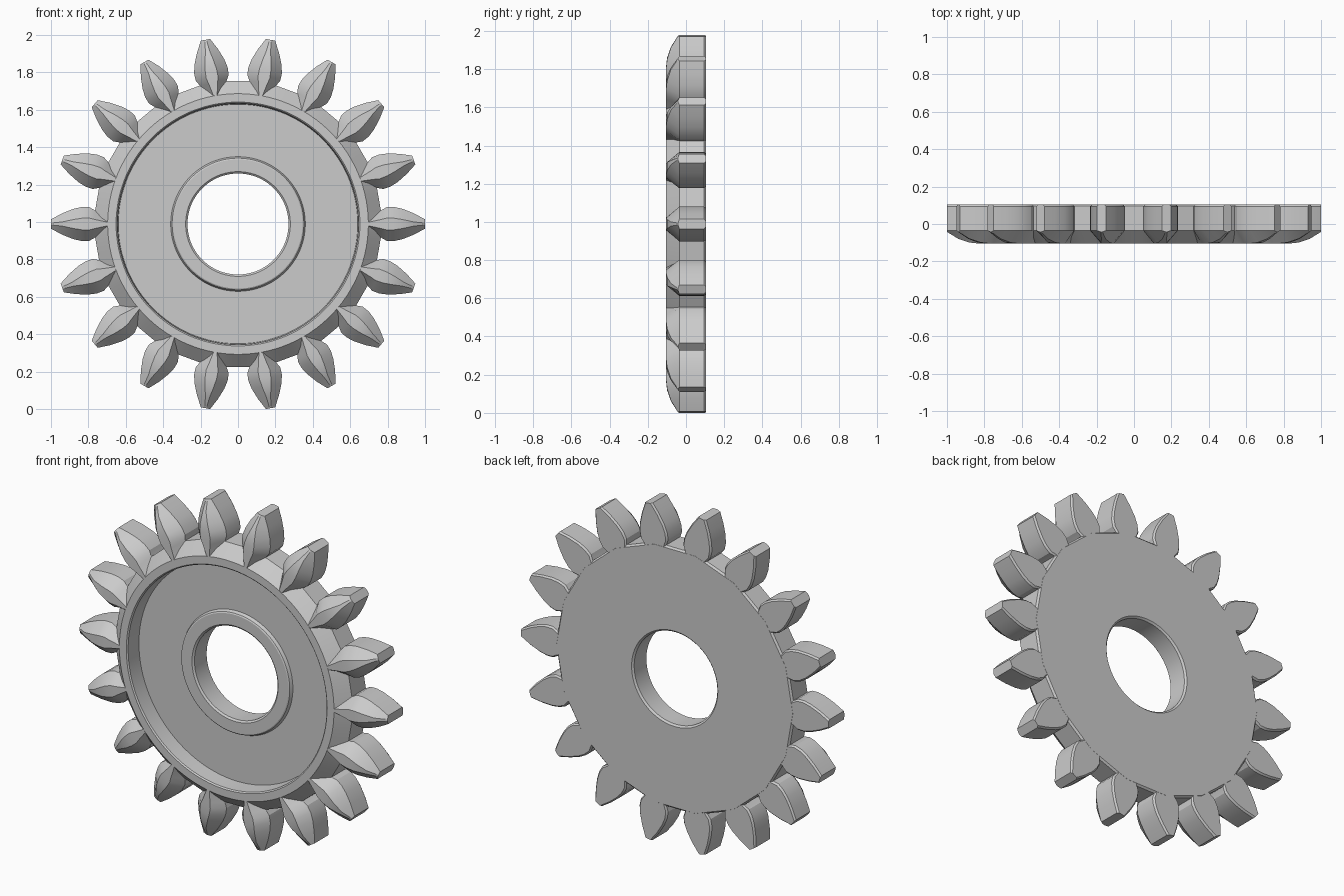
import bpy, bmesh, math

cube = bpy.data.objects.get("Cube")
if cube:
    bpy.data.objects.remove(cube, do_unlink=True)

TEETH = 18
CENTRE_Z = 0.989
PITCH = 2 * math.pi / TEETH
BACK = 0.105

grey = bpy.data.materials.new("light_grey_metal")
grey.use_nodes = True
grey.diffuse_color = (0.6, 0.6, 0.6, 1)
grey.node_tree.nodes["Principled BSDF"].inputs["Base Color"].default_value = grey.diffuse_color


def finish(name, bm):
    bmesh.ops.recalc_face_normals(bm, faces=bm.faces)
    mesh = bpy.data.meshes.new(name)
    bm.to_mesh(mesh)
    bm.free()
    mesh.materials.append(grey)
    obj = bpy.data.objects.new(name, mesh)
    bpy.context.collection.objects.link(obj)
    obj.location.z = CENTRE_Z
    bpy.ops.object.select_all(action='DESELECT')
    obj.select_set(True)
    bpy.context.view_layer.objects.active = obj
    bpy.ops.object.shade_smooth_by_angle(angle=math.radians(28))
    return obj


def bridge(bm, a, b):
    n = len(a)
    for i in range(n):
        j = (i + 1) % n
        bm.faces.new((a[i], a[j], b[j], b[i]))


# Gear body: lathed ring whose outer wall is flat between the teeth
def gear_body():
    # radius, depth, whether the ring is faceted
    profile = [
        (0.27, BACK - 0.01, False), (0.28, BACK, False),
        (0.755, BACK, True), (0.765, BACK - 0.01, True),
        (0.765, -0.035, True), (0.697, -0.105, False),
        (0.652, -0.105, False), (0.645, -0.098, False),
        (0.64, -0.005, False), (0.36, -0.005, False),
        (0.352, -0.023, False), (0.345, -0.027, False),
        (0.28, -0.027, False), (0.27, -0.018, False),
    ]
    bm = bmesh.new()
    steps = TEETH * 6
    rings = []
    for s in range(steps):
        a = s * 2 * math.pi / steps
        off = a % PITCH - PITCH / 2
        ring = []
        for r, y, flat in profile:
            k = r / math.cos(off) if flat else r
            ring.append(bm.verts.new((k * math.cos(a), y, k * math.sin(a))))
        rings.append(ring)
    for s in range(steps):
        bridge(bm, rings[s], rings[(s + 1) % steps])
    return finish("gear_body", bm)


# Teeth: leaf-shaped lofts with a chamfered front ridge
def gear_teeth():
    # radius, half width, ridge half width, ridge depth
    stations = [
        (0.69, 0.045, 0.008, -0.1045), (0.765, 0.073, 0.024, -0.105),
        (0.795, 0.09, 0.032, -0.105), (0.835, 0.091, 0.031, -0.104),
        (0.88, 0.081, 0.024, -0.099), (0.94, 0.057, 0.011, -0.079),
        (1.0, 0.025, 0.005, -0.042),
    ]
    back = BACK - 0.0005
    bm = bmesh.new()
    for t in range(TEETH):
        c, s = math.cos(t * PITCH), math.sin(t * PITCH)
        loops = []
        for r, w, ridge, front in stations:
            half = [(ridge, front), (w, -0.035), (w, back - 0.01), (w - 0.009, back)]
            section = half + [(-u, y) for u, y in reversed(half)]
            loops.append([bm.verts.new((r * c - u * s, y, r * s + u * c))
                          for u, y in section])
        for a, b in zip(loops, loops[1:]):
            bridge(bm, a, b)
        bm.faces.new(loops[0])
        bm.faces.new(loops[-1])
    return finish("gear_teeth", bm)


gear_body()
gear_teeth()
